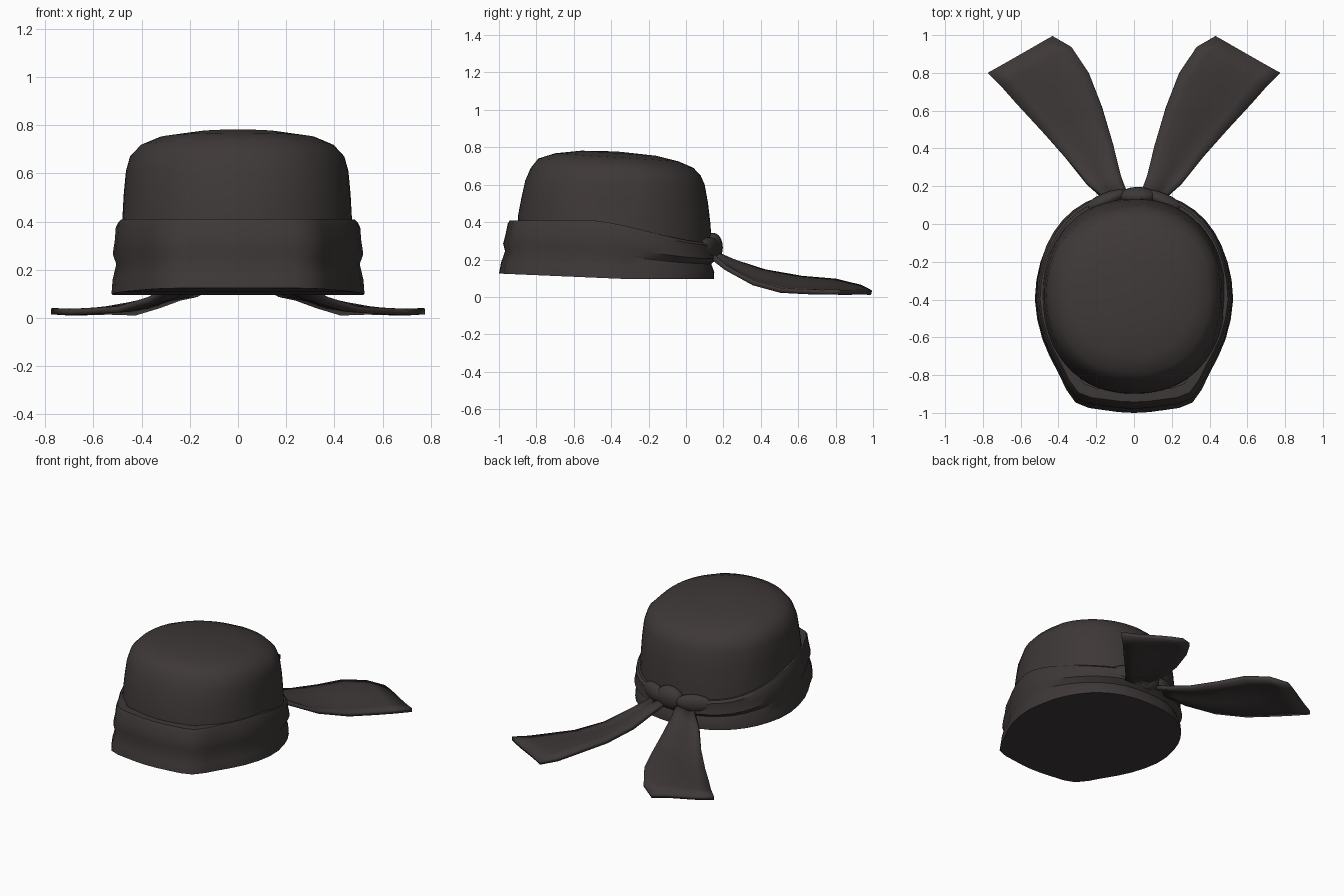
import bpy, bmesh, math
from mathutils import Vector

if "Cube" in bpy.data.objects:
    bpy.data.objects.remove(bpy.data.objects["Cube"])

cloth = bpy.data.materials.new("charcoal cloth")
cloth.diffuse_color = (0.048, 0.040, 0.039, 1)
cloth.use_nodes = True
cloth.node_tree.nodes["Principled BSDF"].inputs["Base Color"].default_value = cloth.diffuse_color


def finish(name, bm, angle=35):
    bmesh.ops.recalc_face_normals(bm, faces=bm.faces)
    me = bpy.data.meshes.new(name)
    bm.to_mesh(me)
    bm.free()
    ob = bpy.data.objects.new(name, me)
    bpy.context.collection.objects.link(ob)
    me.materials.append(cloth)
    bpy.ops.object.select_all(action='DESELECT')
    bpy.context.view_layer.objects.active = ob
    ob.select_set(True)
    bpy.ops.object.shade_smooth_by_angle(angle=math.radians(angle))
    return ob


def loft(bm, rings):
    rows = [[bm.verts.new(p) for p in r] for r in rings]
    n = len(rows[0])
    for a, b in zip(rows, rows[1:]):
        for i in range(n):
            j = (i + 1) % n
            bm.faces.new((a[i], a[j], b[j], b[i]))
    return rows


def smooth(a, b, v):
    t = max(0, min(1, (v - a) / (b - a)))
    return t * t * (3 - 2 * t)


def band_top(y):
    return 0.41 - 0.12 * smooth(-0.55, 0.15, y)


# headband: brow outline (right half), mirrored and subdivided
half = [(0, -1), (.16, -.985), (.31, -.945), (.40, -.79), (.485, -.61), (.525, -.4),
        (.495, -.2), (.425, -.05), (.32, .06), (.18, .13), (0, .15)]
loop = [Vector(p) for p in half] + [Vector((-x, y)) for x, y in half[-2:0:-1]]
outline = []
for i in range(len(loop)):
    p0, p1, p2, p3 = (loop[(i + k) % len(loop)] for k in (-1, 0, 1, 2))
    outline += [p1, (p1 + p2) * 0.5625 - (p0 + p3) * 0.0625]

rings = []
for f, push in ((0, 0), (.2, 0), (.42, -.010), (.56, .008), (.75, .004), (.93, .004), (1, -.004), (1, -.06)):
    ring = []
    for p in outline:
        back = smooth(-0.35, 0.1, p.y)
        c = Vector((0, -0.4))
        q = Vector((p.x * (1 - .045 * f), c.y + (p.y - c.y) * (1 - (.09 * f if p.y < c.y else -.01 * f))))
        q += (q - c).normalized() * (push * (1 + .8 * back))
        z0 = 0.095 + 0.025 * smooth(-0.3, -1.0, p.y) if p.y > -0.3 else 0.095 + 0.03 * (-0.3 - p.y) / 0.7
        ring.append((q.x, q.y, z0 + (band_top(p.y) - z0) * f))
    rings.append(ring)
bm = bmesh.new()
rows = loft(bm, rings)
bm.faces.new(rows[0])
finish("headband", bm)

# crown: elliptical rings (half width, front y, back y, front z, back z)
profile = [(.485, -.90, .135, None, None), (.48, -.897, .132, .44, .38), (.474, -.88, .118, .53, .50),
           (.465, -.86, .10, .62, .60), (.448, -.83, .078, .69, .65), (.405, -.79, .04, .74, .69),
           (.33, -.70, -.04, .768, .725), (.18, -.56, -.16, .782, .755)]
rings = []
N = 64
for k, (hw, yf, yb, zf, zb) in enumerate(profile):
    ring = []
    cy, ry = (yf + yb) / 2, (yb - yf) / 2
    for i in range(N):
        a = 2 * math.pi * i / N
        s, c = math.sin(a), -math.cos(a)
        e = 0.92
        x = hw * math.copysign(abs(s) ** e, s)
        y = cy + ry * math.copysign(abs(c) ** e, c)
        # diagonal folds: right front and left back
        line = 1.08 - 0.09 * k
        if 1 <= k <= 6 and x / hw > line and c < 0.2:
            x, y = x * .985, cy + (y - cy) * .985
        if 1 <= k <= 5 and x < 0 and c > 0.75 - 0.06 * k:
            x, y = x * .988, cy + (y - cy) * .988
        t = (y - yf) / (yb - yf)
        z = band_top(y) - 0.04 if zf is None else zf + (zb - zf) * t
        ring.append((x, y, z))
    rings.append(ring)
bm = bmesh.new()
rows = loft(bm, rings)
tip = bm.verts.new((0, -0.37, 0.778))
for i in range(N):
    bm.faces.new((rows[-1][i], rows[-1][(i + 1) % N], tip))
finish("crown", bm)


# knot: squashed balls, one in the middle and a gather at each side
def ball(name, loc, size, tilt=0):
    bm = bmesh.new()
    bmesh.ops.create_uvsphere(bm, u_segments=16, v_segments=10, radius=1)
    for v in bm.verts:
        v.co = Vector((v.co.x * size[0], v.co.y * size[1], v.co.z * size[2]))
    ob = finish(name, bm)
    ob.location = loc
    ob.rotation_euler = (0, 0, tilt)


ball("knot", (0.02, 0.145, 0.265), (0.10, 0.052, 0.078))
for s, side in ((1, "right"), (-1, "left")):
    ball("knot_gather_" + side, (s * 0.15, 0.125, 0.26), (0.12, 0.04, 0.06), -s * 0.4)

# ties: inner and outer edge of one tail, mirrored
edges = [((.03, .14, .23), (.15, .13, .23)), ((.07, .25, .19), (.25, .215, .155)),
         ((.11, .42, .135), (.37, .36, .075)), ((.17, .62, .10), (.50, .505, .035)),
         ((.24, .80, .085), (.62, .635, .028)), ((.33, .935, .052), (.70, .725, .025)),
         ((.43, .992, .022), (.775, .80, .028))]
for s, side in ((1, "right"), (-1, "left")):
    bm = bmesh.new()
    rows = []
    for k, (a, b) in enumerate(edges):
        row = []
        for j in range(7):
            p = Vector(a).lerp(Vector(b), j / 6)
            p.z = max(0.014, p.z + 0.012 * math.sin(math.pi * j / 3) * (1 - k / 8))
            row.append(bm.verts.new((s * p.x, p.y, p.z)))
        rows.append(row)
    for a, b in zip(rows, rows[1:]):
        for j in range(6):
            bm.faces.new((a[j], a[j + 1], b[j + 1], b[j]))
    ob = finish("tie_" + side, bm)
    m = ob.modifiers.new("thickness", 'SOLIDIFY')
    m.thickness, m.offset = 0.026, 0
